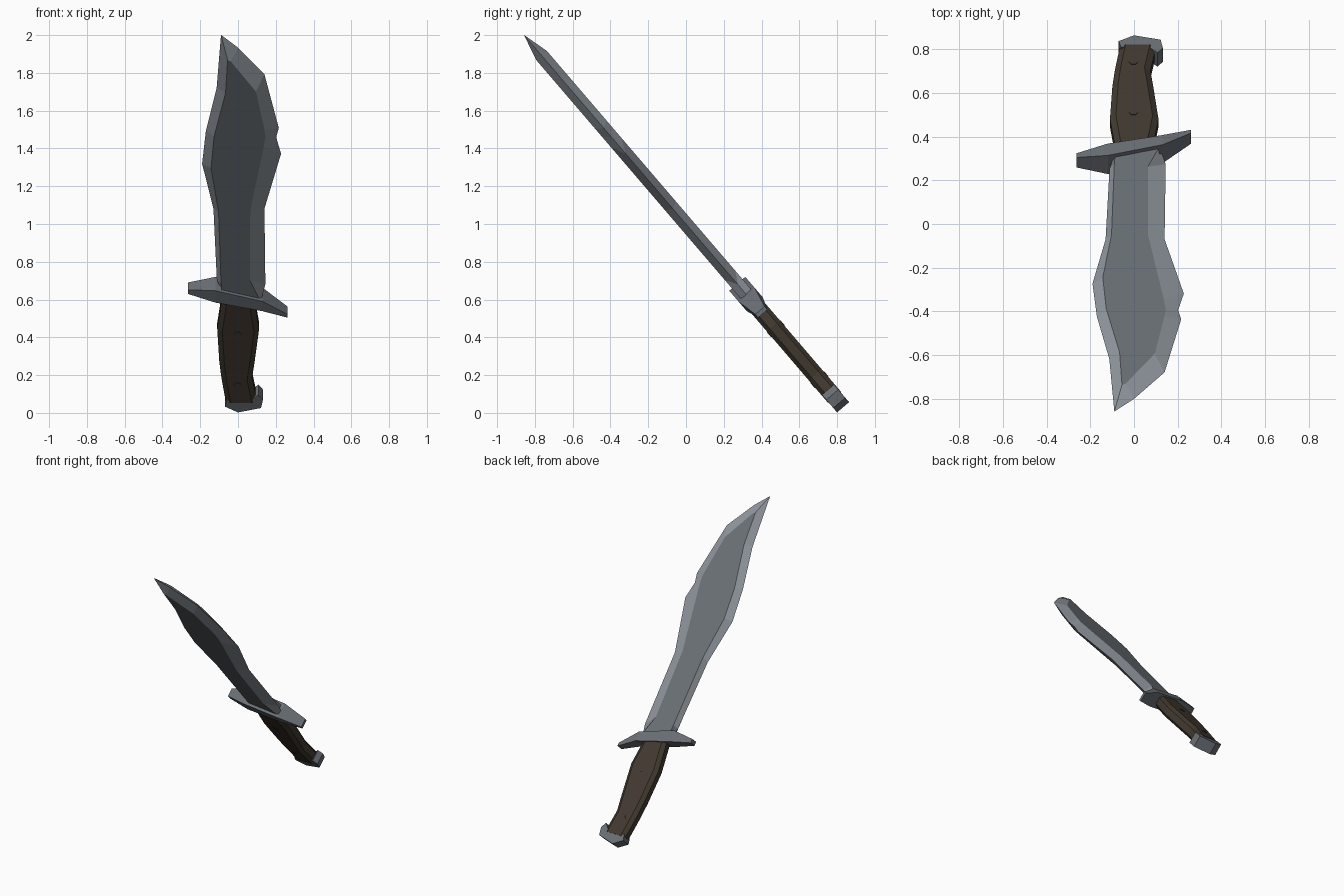
import bpy, bmesh, math
from mathutils import Matrix

if "Cube" in bpy.data.objects:
    bpy.data.objects.remove(bpy.data.objects["Cube"])

# Knife frame: local x = width, y = thickness, z = along the blade, leaned forward
LEAN = Matrix.Translation((0, 0, 1)) @ Matrix.Rotation(math.radians(40.6), 4, 'X')


def material(name, rgb):
    m = bpy.data.materials.new(name)
    m.diffuse_color = (*rgb, 1)
    m.use_nodes = True
    m.node_tree.nodes["Principled BSDF"].inputs["Base Color"].default_value = m.diffuse_color
    return m


STEEL = material("grey steel", (0.145, 0.160, 0.180))
EDGE = material("light edge steel", (0.285, 0.315, 0.350))
BROWN = material("dark brown grip", (0.055, 0.042, 0.030))


def loft(name, rings, side_mat, cap_mat=None):
    """Skin a list of equal-length point rings and cap both ends."""
    bm = bmesh.new()
    vs = [[bm.verts.new(p) for p in r] for r in rings]
    n = len(vs[0])
    for a, b in zip(vs, vs[1:]):
        for i in range(n):
            j = (i + 1) % n
            bm.faces.new((a[i], a[j], b[j], b[i]))
    for ring in (vs[0], vs[-1]):
        bm.faces.new(ring).material_index = 1 if cap_mat else 0
    bmesh.ops.recalc_face_normals(bm, faces=bm.faces)
    bm.transform(LEAN)
    me = bpy.data.meshes.new(name)
    bm.to_mesh(me)
    bm.free()
    me.materials.append(side_mat)
    if cap_mat:
        me.materials.append(cap_mat)
    ob = bpy.data.objects.new(name, me)
    bpy.context.collection.objects.link(ob)
    return ob


def at(points, y):
    return [(x, y, z) for x, z in points]


# Blade: sharp outer outline, flat inner panel on both faces
outer = [(-0.085, -0.47), (-0.112, -0.39), (-0.13, 0.107), (-0.19, 0.42), (-0.17, 0.65),
         (-0.113, 0.95), (-0.09, 1.319), (0.0, 1.23), (0.14, 1.043), (0.216, 0.67),
         (0.202, 0.605), (0.228, 0.49), (0.14, 0.107), (0.145, -0.42), (0.125, -0.51)]
inner = [(-0.085, -0.47), (-0.09, -0.38), (-0.103, 0.12), (-0.143, 0.42), (-0.127, 0.64),
         (-0.066, 0.945), (-0.055, 1.175), (-0.038, 1.165), (0.095, 0.955), (0.14, 0.69),
         (0.145, 0.64), (0.136, 0.57), (0.065, 0.125), (0.063, -0.36), (0.12, -0.51)]
loft("blade", [at(inner, 0.037), at(outer, 0), at(inner, -0.037)], EDGE, STEEL)

# Guard: slanted bar, thick at the centre and tapering to both ends
guard = [(-0.264, -0.462, -0.433, 0.030), (-0.12, -0.500, -0.417, 0.056),
         (0.13, -0.560, -0.492, 0.056), (0.261, -0.625, -0.602, 0.032)]
loft("guard", [[(x, -t, lo), (x, t, lo), (x, t, hi), (x, -t, hi)]
               for x, lo, hi, t in guard], STEEL)

# Grip: octagonal section following the handle curve
grip = [(-0.50, -0.085, 0.085), (-0.56, -0.092, 0.092), (-0.71, -0.11, 0.112),
        (-0.94, -0.099, 0.088), (-1.05, -0.088, 0.075), (-1.21, -0.066, 0.10)]


def octagon(z, l, r, c=0.027, t=0.045, e=0.024):
    return [(l, -e, z), (l + c, -t, z), (r - c, -t, z), (r, -e, z),
            (r, e, z), (r - c, t, z), (l + c, t, z), (l, e, z)]


loft("grip", [octagon(*g) for g in grip], BROWN)

# Rivets: small hexagonal studs on both sides of the grip
for i, z in enumerate((-0.73, -1.085)):
    for side in (-1, 1):
        rings = [[(-0.002 + 0.02 * math.cos(k * math.pi / 3), side * y,
                   z + 0.02 * math.sin(k * math.pi / 3)) for k in range(6)]
                 for y in (0.04, 0.048)]
        loft(f"rivet_{i}_{'back' if side > 0 else 'front'}", rings, BROWN)

# Pommel: faceted end cap with a hooked corner
pommel = [(-0.06, -1.195), (-0.07, -1.237), (0.0, -1.278), (0.122, -1.247),
          (0.132, -1.19), (0.108, -1.155), (0.07, -1.195)]
loft("pommel", [at(pommel, 0.042), at(pommel, -0.042)], STEEL)
